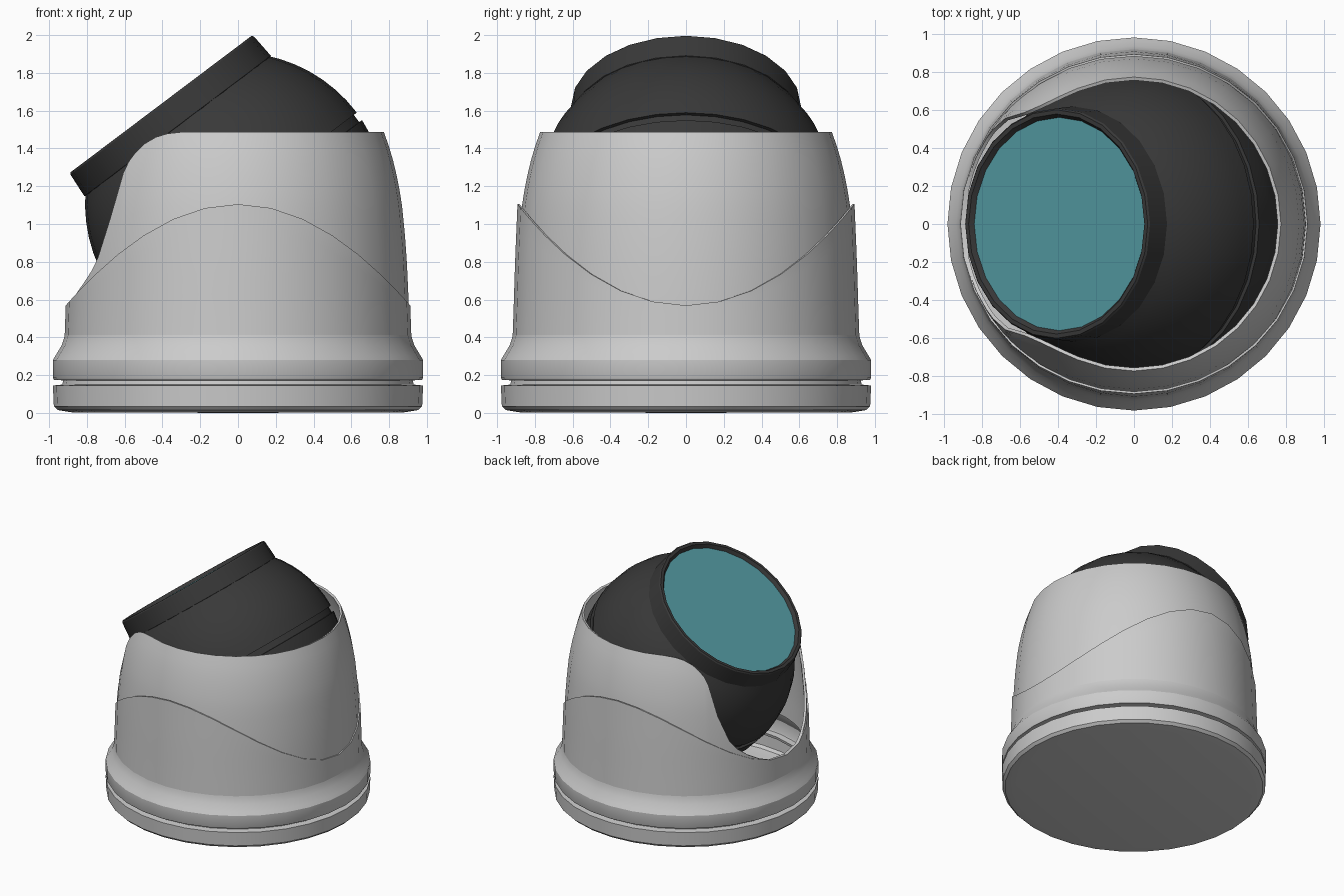
import bpy, bmesh
from math import sin, cos, pi, radians, sqrt
from mathutils import Matrix, Vector

if "Cube" in bpy.data.objects:
    bpy.data.objects.remove(bpy.data.objects["Cube"])


def material(name, rgb):
    m = bpy.data.materials.new(name)
    m.diffuse_color = (*rgb, 1)
    m.use_nodes = True
    m.node_tree.nodes["Principled BSDF"].inputs["Base Color"].default_value = m.diffuse_color
    return m


def finish(name, bm, mat=None, angle=30, wall=0):
    bmesh.ops.remove_doubles(bm, verts=bm.verts, dist=1e-5)
    bmesh.ops.recalc_face_normals(bm, faces=bm.faces)
    me = bpy.data.meshes.new(name)
    bm.to_mesh(me)
    bm.free()
    ob = bpy.data.objects.new(name, me)
    bpy.context.collection.objects.link(ob)
    if mat:
        me.materials.append(mat)
    bpy.ops.object.select_all(action='DESELECT')
    ob.select_set(True)
    bpy.context.view_layer.objects.active = ob
    if wall:
        s = ob.modifiers.new("wall", 'SOLIDIFY')
        s.thickness = wall
        s.offset = -1
        bpy.ops.object.modifier_apply(modifier=s.name)
    bpy.ops.object.shade_smooth_by_angle(angle=radians(angle))
    return ob


def skin(bm, columns):
    # closed band of quads through equal-length columns of points
    cols = [[bm.verts.new(p) for p in c] for c in columns]
    for a, b in zip(cols, cols[1:] + cols[:1]):
        for i in range(len(a) - 1):
            bm.faces.new((a[i], b[i], b[i + 1], a[i + 1]))


def lathe(name, profile, segs, mat=None, matrix=Matrix(), angle=30):
    bm = bmesh.new()
    skin(bm, [[matrix @ Vector((r * cos(t), r * sin(t), z)) for r, z in profile]
              for t in (2 * pi * k / segs for k in range(segs))])
    bmesh.ops.remove_doubles(bm, verts=bm.verts, dist=1e-5)
    bmesh.ops.dissolve_degenerate(bm, dist=1e-5, edges=bm.edges)
    return finish(name, bm, mat, angle)


def interp(table, x):
    for (x0, y0), (x1, y1) in zip(table, table[1:]):
        if x <= x1:
            return y0 + (y1 - y0) * (x - x0) / (x1 - x0)
    return table[-1][1]


def wall_band(name, angles, radius, top, z0, rows, wall):
    # upright wall whose top edge height varies with the angle from -x
    bm = bmesh.new()
    cols = []
    for d in angles:
        zt = top(abs(d))
        zs = [z0 + (zt - z0) * k / rows for k in range(rows + 1)]
        cols.append([(-interp(radius, z) * cos(radians(d)),
                      -interp(radius, z) * sin(radians(d)), z) for z in zs])
    skin(bm, cols)
    return finish(name, bm, wall=wall)


dark = material("dark_plastic", (0.04, 0.04, 0.04))
teal = material("lens_glass", (0.09, 0.33, 0.37))

# Base with groove, open at the top
lathe("base", [(0, 0), (0.88, 0.003), (0.955, 0.015), (0.975, 0.035), (0.98, 0.145),
               (0.93, 0.15), (0.925, 0.172), (0.975, 0.175), (0.98, 0.185), (0.98, 0.28),
               (0.965, 0.305), (0.935, 0.355), (0.92, 0.40), (0.914, 0.43)], 32)

# Collar with wavy top edge
steps = [-180 + 11.25 * k for k in range(32)]
wall_band("collar", steps, [(0.4, 0.918), (0.57, 0.912), (0.8, 0.905), (1.11, 0.892)],
          lambda d: 0.837 - 0.268 * cos(radians(2 * d)), 0.4, 6, 0.012)

# Upper shell with the U-shaped opening on -x
shell_top = [(0, 0.57), (11.25, 0.585), (17, 0.62), (24, 0.68), (30, 0.75), (33.75, 0.82),
             (39.4, 1.03), (43.5, 1.27), (45.5, 1.335), (48, 1.38), (51.5, 1.425),
             (56.25, 1.46), (61, 1.478), (67.5, 1.487), (180, 1.487)]
extra = [s * a for a, _ in shell_top[1:-1] for s in (1, -1)]
wall_band("shell", sorted(set(steps + extra)),
          [(0.4, 0.906), (0.6, 0.903), (0.8, 0.894), (0.95, 0.883), (1.1, 0.868),
           (1.2, 0.852), (1.3, 0.831), (1.4, 0.803), (1.487, 0.772)],
          lambda d: interp(shell_top, d), 0.4, 14, 0.018)

# Tilted frame shared by ball, ring and lens
tilt = Matrix.Translation((-0.01, 0, 1.108)) @ Matrix.Rotation(-radians(37), 4, 'Y')

# Ball with a groove at its equator
R = 0.8
arc = lambda a, b, n: [(R * cos(radians(a + (b - a) * k / n)), R * sin(radians(a + (b - a) * k / n)))
                       for k in range(n + 1)]
ball = [(0, -R)] + arc(-80, -3.5, 10) + [(0.78, -0.047), (0.78, 0)] + arc(0, 42, 7)
lathe("ball", ball, 32, dark, tilt)

# Lens ring and recessed lens
lathe("lens_ring", [(0.60, 0.505), (0.618, 0.515), (0.608, 0.65), (0.60, 0.66), (0.578, 0.66),
                    (0.56, 0.635), (0.56, 0.6)], 24, dark, tilt)
lathe("lens", [(0, 0.635), (0.562, 0.635)], 24, teal, tilt)
